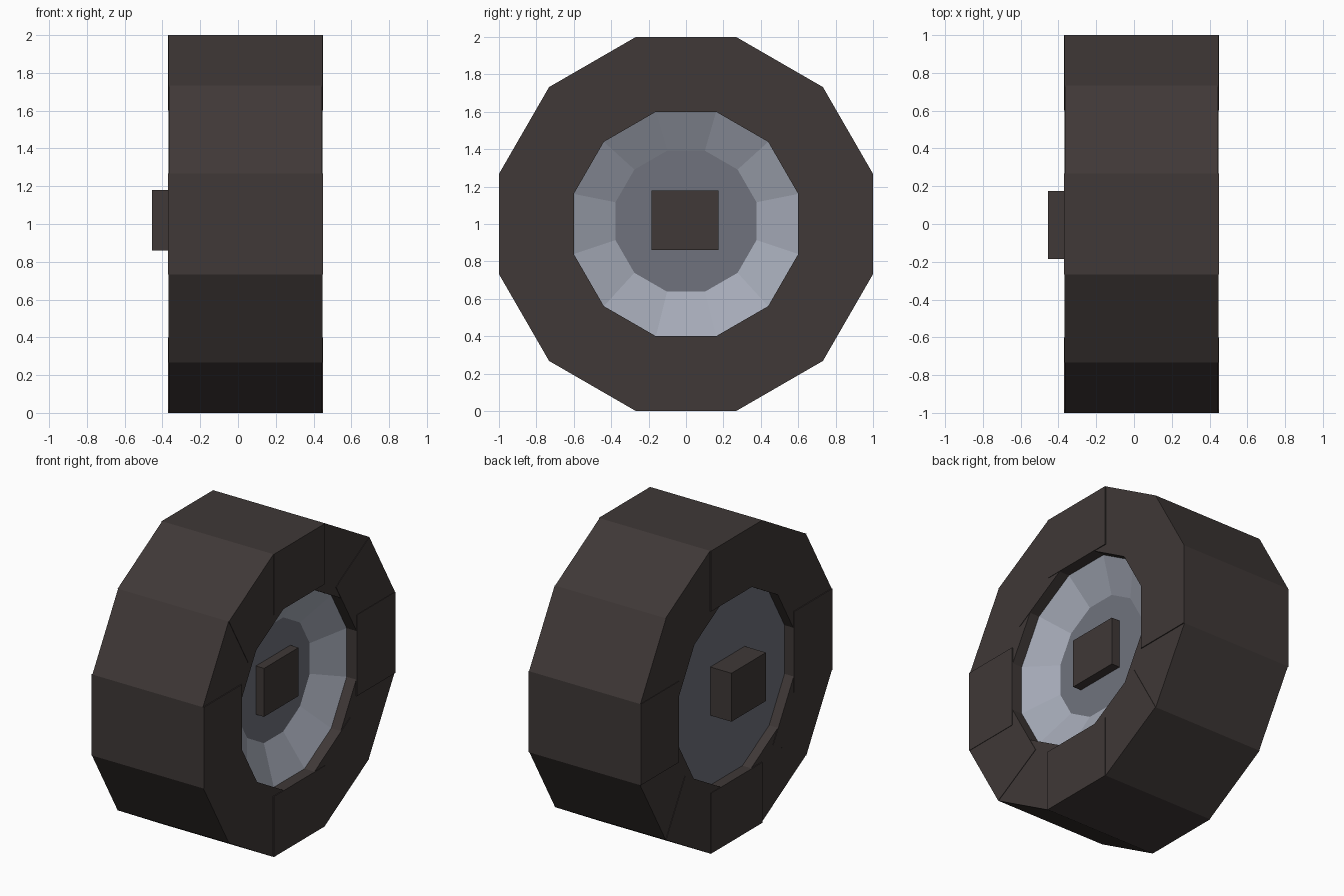
import bpy, bmesh, math
from mathutils import Matrix, Vector

if "Cube" in bpy.data.objects:
    bpy.data.objects.remove(bpy.data.objects["Cube"])


def material(name, rgb):
    m = bpy.data.materials.new(name)
    m.diffuse_color = (*rgb, 1)
    m.use_nodes = True
    m.node_tree.nodes["Principled BSDF"].inputs["Base Color"].default_value = m.diffuse_color
    return m


RUBBER = material("dark rubber", (0.050, 0.040, 0.038))
LIGHT = material("light steel", (0.376, 0.402, 0.474))
DARK = material("dark steel", (0.162, 0.171, 0.205))

SIDES = 12
STEP = 2 * math.pi / SIDES


def finish(bm, name, mats):
    bmesh.ops.recalc_face_normals(bm, faces=bm.faces)
    me = bpy.data.meshes.new(name)
    bm.to_mesh(me)
    bm.free()
    for m in mats:
        me.materials.append(m)
    ob = bpy.data.objects.new(name, me)
    bpy.context.collection.objects.link(ob)
    return ob


def add_box(bm, lo, hi, turn=Matrix()):
    lo, hi = Vector(lo), Vector(hi)
    mat = turn @ Matrix.Translation((lo + hi) / 2) @ Matrix.Diagonal((*(hi - lo), 1))
    bmesh.ops.create_cube(bm, size=1, matrix=mat)


# Tyre: twelve overlapping tread blocks around the axle, with tiny side steps
half = math.tan(STEP / 2)
bm = bmesh.new()
for i in range(SIDES):
    turn = Matrix.Translation((0, 0, 1)) @ Matrix.Rotation(i * STEP, 4, 'X')
    inset = 0.003 * (i % 3)
    add_box(bm, (-0.37 + inset, -half, 0.6), (0.45 - inset, half, 1.0), turn)
finish(bm, "tyre", [RUBBER])


# Rim: flat back disc, barrel, dished front and recessed centre
def ring(bm, x, apothem, zc):
    r = apothem / math.cos(STEP / 2)
    return [bm.verts.new((x, r * math.sin((i + 0.5) * STEP), zc + r * math.cos((i + 0.5) * STEP)))
            for i in range(SIDES)]


bm = bmesh.new()
rings = [ring(bm, -0.30, 0.602, 1.0), ring(bm, 0.375, 0.602, 1.0), ring(bm, 0.26, 0.377, 1.015)]
for a, b in zip(rings, rings[1:]):
    for i in range(SIDES):
        j = (i + 1) % SIDES
        bm.faces.new((a[i], a[j], b[j], b[i]))
for cap in (rings[0], rings[-1]):
    bm.faces.new(cap).material_index = 1
finish(bm, "rim", [LIGHT, DARK])

# Axle: square bar showing on both sides of the rim
bm = bmesh.new()
add_box(bm, (-0.455, -0.185, 0.86), (0.32, 0.175, 1.18))
finish(bm, "axle", [RUBBER])
